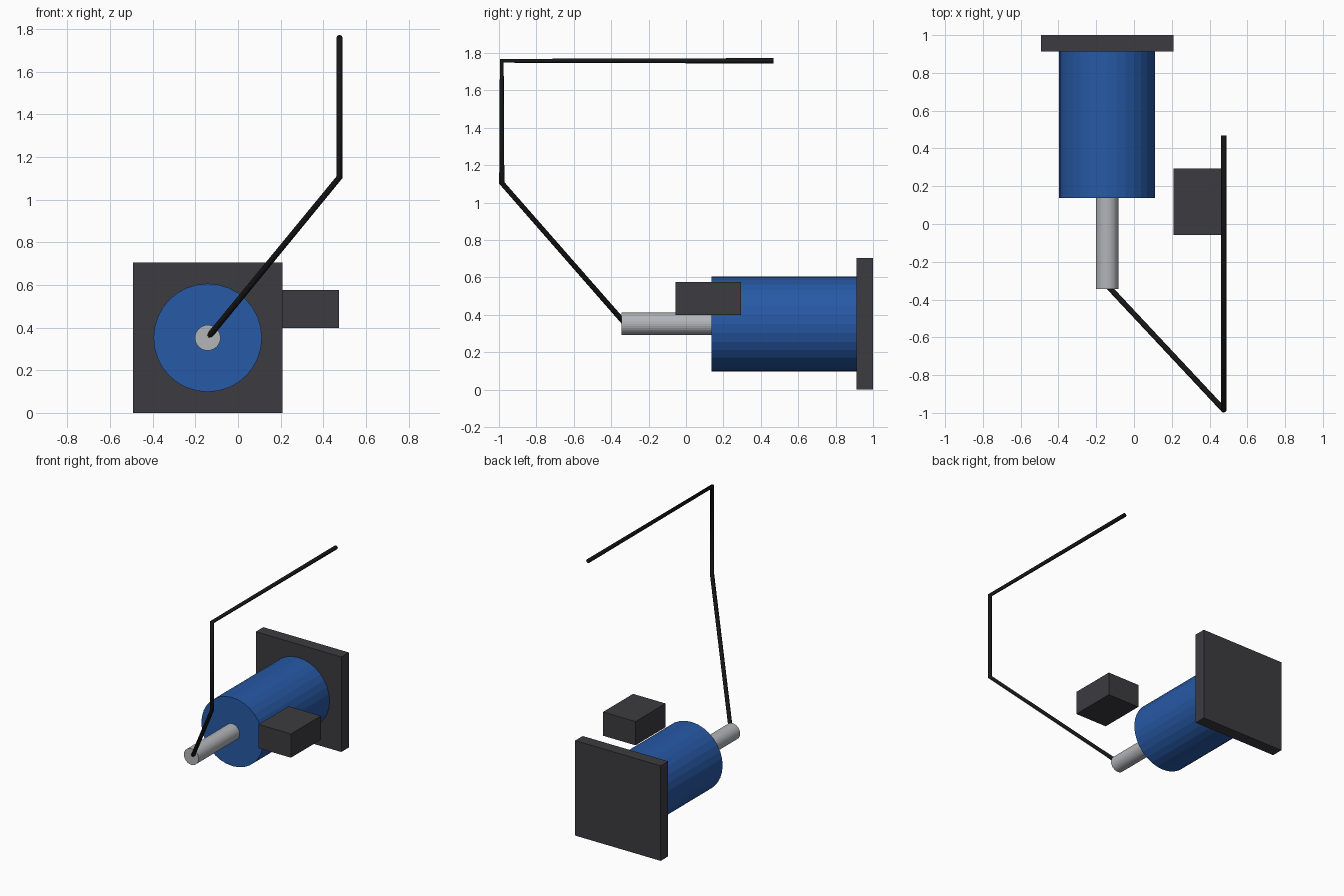
import bpy
from math import pi

if "Cube" in bpy.data.objects:
    bpy.data.objects.remove(bpy.data.objects["Cube"])

AXIS_X, AXIS_Z = -0.142, 0.352   # motor axis, parallel to y


def material(name, rgb):
    mat = bpy.data.materials.new(name)
    mat.diffuse_color = (*rgb, 1)
    mat.use_nodes = True
    mat.node_tree.nodes["Principled BSDF"].inputs["Base Color"].default_value = mat.diffuse_color
    return mat


dark = material("dark_grey", (0.045, 0.045, 0.052))
blue = material("blue", (0.02, 0.10, 0.38))
steel = material("steel", (0.45, 0.46, 0.48))
black = material("black", (0.008, 0.008, 0.008))


def box(name, lo, hi, mat):
    bpy.ops.mesh.primitive_cube_add(size=1, location=[(a + b) / 2 for a, b in zip(lo, hi)])
    ob = bpy.context.object
    ob.name = name
    ob.scale = [b - a for a, b in zip(lo, hi)]
    bpy.ops.object.transform_apply(location=False, rotation=False, scale=True)
    ob.data.materials.append(mat)


def rod(name, radius, y0, y1, mat):
    bpy.ops.mesh.primitive_cylinder_add(
        vertices=32, radius=radius, depth=y1 - y0,
        location=(AXIS_X, (y0 + y1) / 2, AXIS_Z), rotation=(pi / 2, 0, 0))
    ob = bpy.context.object
    ob.name = name
    ob.data.materials.append(mat)


# Square mounting plate at the back
box("mounting_plate", (-0.493, 0.912, 0), (0.208, 1.0, 0.704), dark)

# Motor housing and its output shaft
rod("motor_housing", 0.254, 0.137, 0.912, blue)
rod("shaft", 0.06, -0.345, 0.137, steel)

# Separate control box beside the motor
box("control_box", (0.208, -0.057, 0.399), (0.474, 0.294, 0.575), dark)

# Bent cable rising from the shaft tip
curve = bpy.data.curves.new("cable", 'CURVE')
curve.dimensions = '3D'
curve.bevel_depth = 0.0145
curve.bevel_resolution = 2
curve.use_fill_caps = True
path = [(AXIS_X, -0.325, AXIS_Z), (0.476, -0.985, 1.105),
        (0.476, -0.985, 1.758), (0.476, 0.468, 1.758)]
spline = curve.splines.new('POLY')
spline.points.add(len(path) - 1)
for point, co in zip(spline.points, path):
    point.co = (*co, 1)
curve.materials.append(black)
cable = bpy.data.objects.new("cable", curve)
bpy.context.collection.objects.link(cable)
